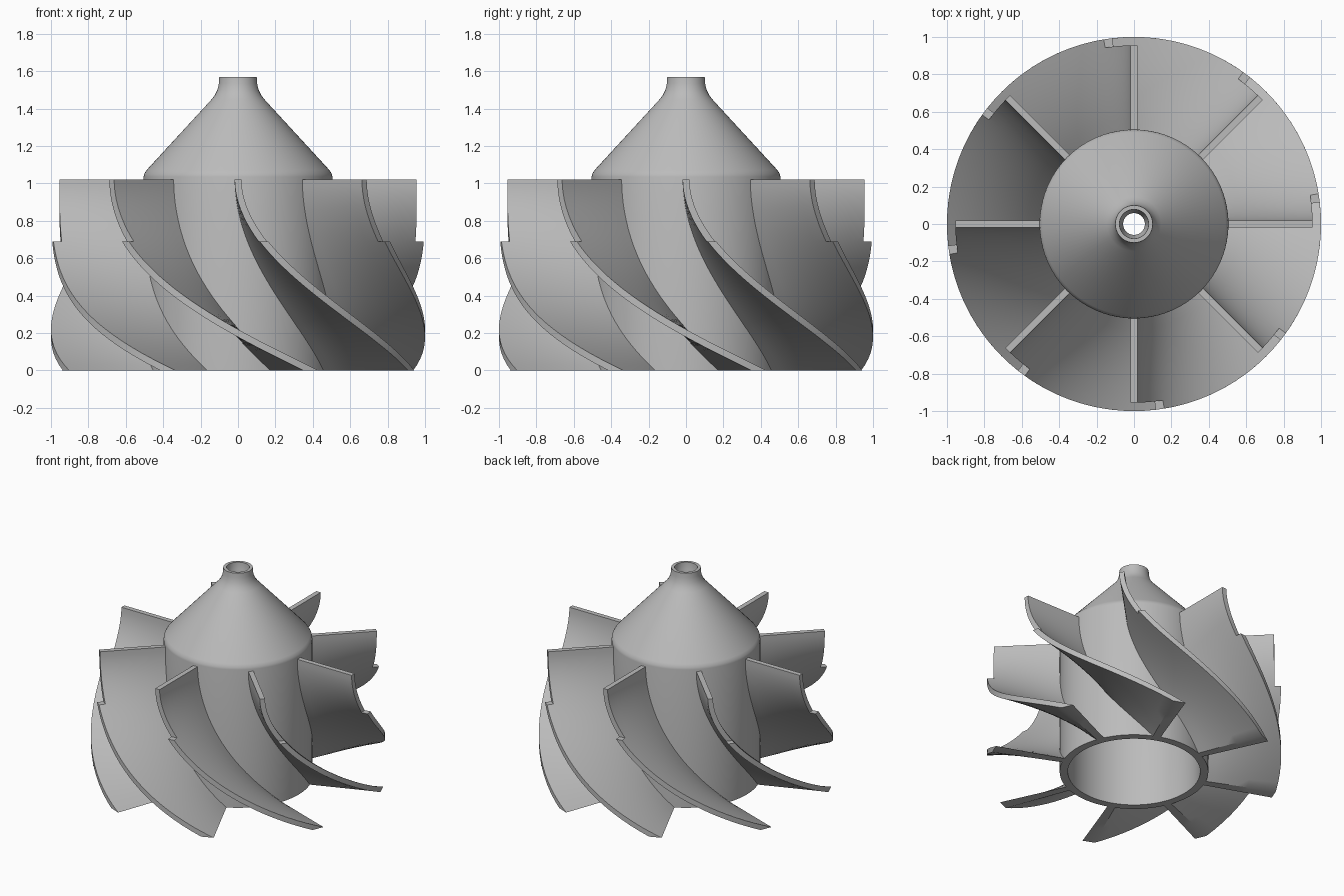
import bpy
import bmesh
from math import cos, sin, pi, radians, sqrt

cube = bpy.data.objects.get("Cube")
if cube:
    bpy.data.objects.remove(cube)

grey = bpy.data.materials.new("light grey")
grey.use_nodes = True
grey.diffuse_color = (0.5, 0.5, 0.5, 1)
grey.node_tree.nodes["Principled BSDF"].inputs["Base Color"].default_value = (0.5, 0.5, 0.5, 1)

HUB_R, TIP_R, STEP_R = 0.505, 1.0, 0.955
TOP, STEP_Z = 1.02, 0.69
TWIST, POWER, HALF_THICK = radians(68), 1.9, 0.018


def finish(name, bm, angle=30):
    bmesh.ops.recalc_face_normals(bm, faces=bm.faces)
    mesh = bpy.data.meshes.new(name)
    bm.to_mesh(mesh)
    bm.free()
    mesh.materials.append(grey)
    ob = bpy.data.objects.new(name, mesh)
    bpy.context.collection.objects.link(ob)
    bpy.ops.object.select_all(action='DESELECT')
    ob.select_set(True)
    bpy.context.view_layer.objects.active = ob
    bpy.ops.object.shade_smooth_by_angle(angle=radians(angle))
    return ob


def lathe(name, profile, steps=96):
    """Closed profile of (radius, height) turned about z."""
    bm = bmesh.new()
    rings = [[bm.verts.new((r * cos(2 * pi * i / steps), r * sin(2 * pi * i / steps), z))
              for i in range(steps)] for r, z in profile]
    for k, low in enumerate(rings):
        high = rings[(k + 1) % len(rings)]
        for i in range(steps):
            j = (i + 1) % steps
            bm.faces.new((low[i], low[j], high[j], high[i]))
    return finish(name, bm)


def blade_point(r, z, side):
    """Point on one side of the twisted blade, at even thickness."""
    t = (TOP - z) / TOP
    slope = r * TWIST * POWER / TOP * t ** (POWER - 1)
    a = TWIST * t ** POWER + side * HALF_THICK * sqrt(1 + slope ** 2) / r
    return r * cos(a), r * sin(a), z


def blade(name, turn):
    bm = bmesh.new()
    radii = [HUB_R - 0.02 + (STEP_R - HUB_R + 0.02) * i / 6 for i in range(7)] + [TIP_R]
    lower = [STEP_Z * i / 22 for i in range(23)]
    heights = lower + [STEP_Z + (TOP - STEP_Z) * i / 10 for i in range(1, 11)]
    sheets = [[[bm.verts.new(blade_point(r, z, s)) for r in radii] for z in heights]
              for s in (-1, 1)]
    # Both sides; the outermost strip stops at the step
    for sheet in sheets:
        for k in range(len(heights) - 1):
            for i in range(len(radii) - 1):
                if i < len(radii) - 2 or k < len(lower) - 1:
                    bm.faces.new((sheet[k][i], sheet[k][i + 1],
                                  sheet[k + 1][i + 1], sheet[k + 1][i]))
    # Rim joining the two sides
    twin = {a: b for ra, rb in zip(*sheets) for a, b in zip(ra, rb)}
    rim = [e for e in bm.edges if e.is_boundary and e.verts[0] in twin]
    for a, b in [tuple(e.verts) for e in rim]:
        bm.faces.new((a, b, twin[b], twin[a]))
    bmesh.ops.delete(bm, geom=[v for v in bm.verts if not v.link_faces], context='VERTS')
    ob = finish(name, bm)
    ob.rotation_euler.z = turn


# Hollow hub: outer wall, cone, neck, mouth, then the bore back down
lathe("hub", [
    (HUB_R, 0), (HUB_R, 1.035), (0.502, 1.05), (0.49, 1.07), (0.145, 1.445),
    (0.125, 1.47), (0.11, 1.5), (0.102, 1.535), (0.1, 1.57),
    (0.078, 1.57), (0.076, 1.52), (0.058, 1.47), (0.058, 1.44),
    (0.44, 1.03), (0.45, 1.0), (0.45, 0)])

for n in range(8):
    blade(f"blade_{n + 1}", n * pi / 4)
